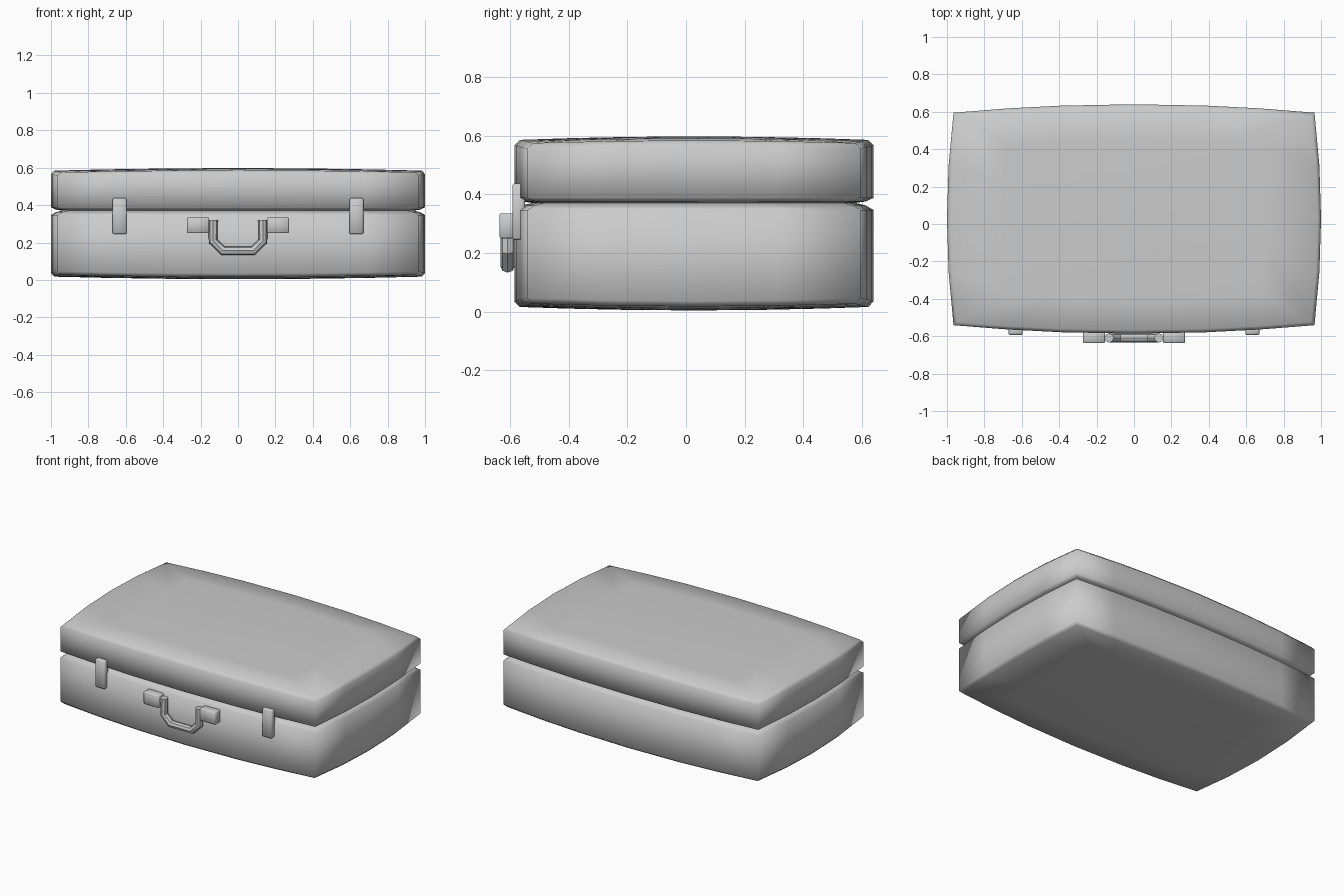
import bpy, bmesh

if "Cube" in bpy.data.objects:
    bpy.data.objects.remove(bpy.data.objects["Cube"])

Y0 = 0.027            # body sits slightly behind the handle
HX, HY = 0.965, 0.568  # corner half sizes
US = [-1, -0.7, -0.4, 0, 0.4, 0.7]
VS = [-1, -0.5, 0, 0.5]


def perimeter():
    # Bowed rectangle outline, counter-clockwise
    side_x = lambda v: HX + 0.035 * (1 - v * v)
    side_y = lambda u: HY + 0.045 * (1 - u * u)
    pts = [(HX * u, -side_y(u)) for u in US]
    pts += [(side_x(v), HY * v) for v in VS]
    pts += [(-x, -y) for x, y in pts]
    return pts


def bulge(x, y):
    return 0.014 * x * x + 0.012 * (y / 0.6) ** 2


def finish(bm, name):
    bmesh.ops.recalc_face_normals(bm, faces=bm.faces)
    me = bpy.data.meshes.new(name)
    bm.to_mesh(me)
    bm.free()
    ob = bpy.data.objects.new(name, me)
    bpy.context.collection.objects.link(ob)
    return ob


def shell(name, seam_rings, cap_z, up):
    """Half of the case: seam lip rings, wall, chamfer, then a domed cap."""
    bm = bmesh.new()

    def ring(inset, z):
        verts = []
        for x, y in perimeter():
            x, y = x * (1 - inset), y * (1 - inset / 0.6)
            verts.append(bm.verts.new((x, y + Y0, z(x, y))))
        return verts

    dome = lambda drop: lambda x, y: cap_z - up * (bulge(x, y) + drop)
    rings = [ring(i, lambda x, y, z=z: z) for i, z in seam_rings]
    rings += [ring(0, dome(0.018)), ring(0.018, dome(0))]
    for s in (0.7, 0.35):
        rings.append([bm.verts.new((x * s, y * s + Y0, dome(0)(x * s, y * s)))
                      for x, y in perimeter()])
    n = len(rings[0])
    for a, b in zip(rings, rings[1:]):
        for i in range(n):
            j = (i + 1) % n
            bm.faces.new((a[i], a[j], b[j], b[i]))
    centre = bm.verts.new((0, Y0, cap_z))
    for i in range(n):
        bm.faces.new((rings[-1][i], rings[-1][(i + 1) % n], centre))
    for f in bm.faces:
        f.smooth = True
    ob = finish(bm, name)
    # open shell: make sure the cap faces outward
    if ob.data.polygons[-1].normal.z * up < 0:
        ob.data.flip_normals()
    return ob


def box(name, lo, hi, bevel):
    bm = bmesh.new()
    bmesh.ops.create_cube(bm, size=1)
    for v in bm.verts:
        v.co = [(l + h) / 2 + c * (h - l) for l, h, c in zip(lo, hi, v.co)]
    bmesh.ops.bevel(bm, geom=bm.edges[:], offset=bevel, segments=1, affect='EDGES')
    for f in bm.faces:
        f.smooth = True
    return finish(bm, name)


# Case halves, meeting in a shallow V groove
shell("case_base", [(0.06, 0.371), (0.025, 0.362), (0, 0.347)], 0.004, -1)
shell("case_lid", [(0.06, 0.371), (0.025, 0.376), (0, 0.388)], 0.598, 1)

# Latches and handle brackets
for side, s in (("left", -1), ("right", 1)):
    xs = sorted((s * 0.595, s * 0.67))
    box("latch_" + side, (xs[0], -0.593, 0.245), (xs[1], -0.55, 0.437), 0.006)
    xs = sorted((s * 0.155, s * 0.272))
    box("handle_bracket_" + side, (xs[0], -0.637, 0.25), (xs[1], -0.57, 0.335), 0.005)

# Handle: U-shaped bar
path = [(-0.133, 0.32), (-0.133, 0.208), (-0.08, 0.156)]
path += [(-x, z) for x, z in reversed(path)]
cu = bpy.data.curves.new("handle", 'CURVE')
cu.dimensions = '3D'
cu.bevel_depth = 0.025
cu.bevel_resolution = 2
cu.use_fill_caps = True
sp = cu.splines.new('POLY')
sp.points.add(len(path) - 1)
for p, (x, z) in zip(sp.points, path):
    p.co = (x, -0.609, z, 1)
handle = bpy.data.objects.new("handle", cu)
bpy.context.collection.objects.link(handle)
bpy.context.view_layer.objects.active = handle
handle.select_set(True)
bpy.ops.object.convert(target='MESH')
bpy.ops.object.shade_smooth_by_angle(angle=0.7)
